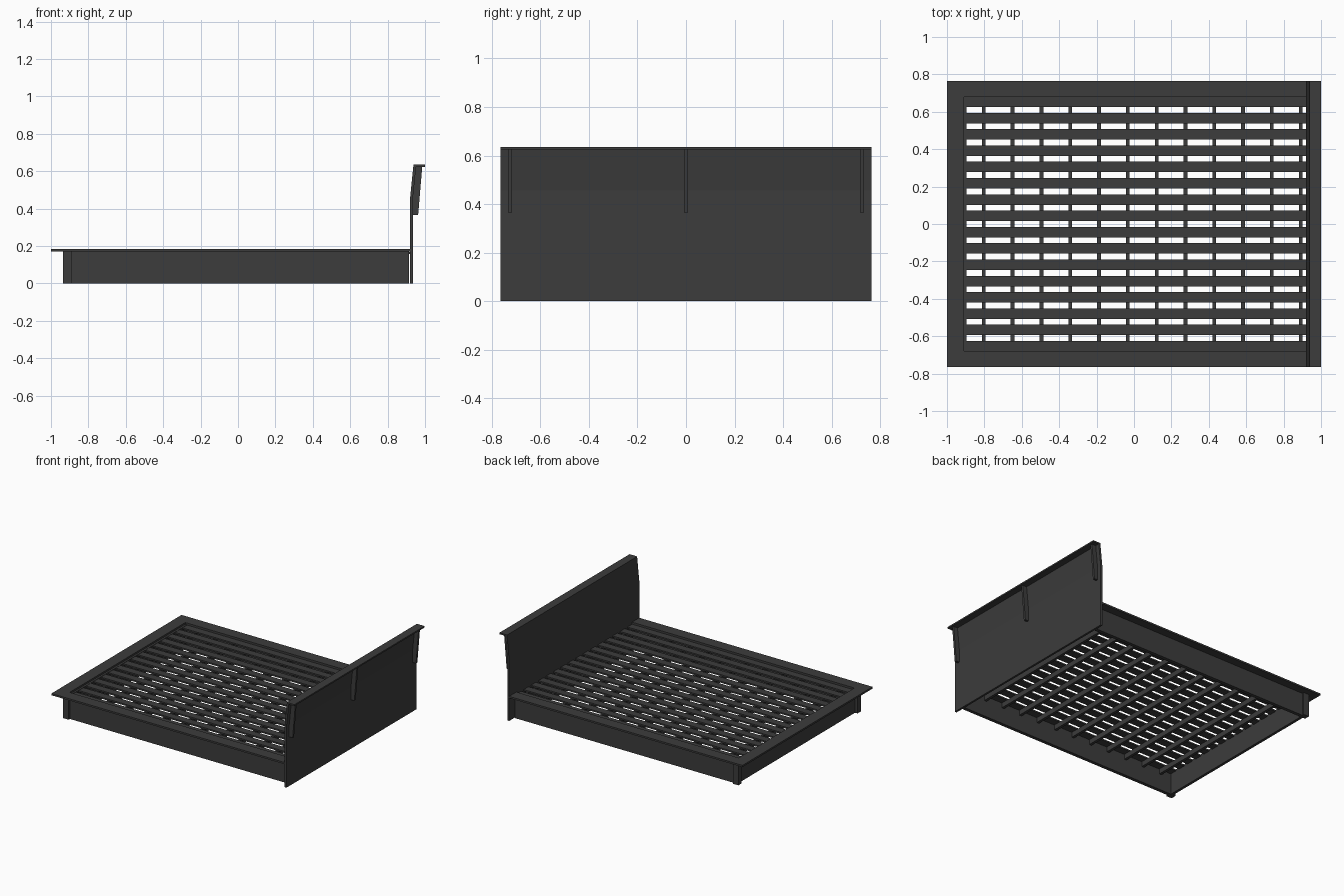
import bpy, bmesh

cube = bpy.data.objects.get("Cube")
if cube:
    bpy.data.objects.remove(cube, do_unlink=True)

# One stained-wood colour throughout
wood = bpy.data.materials.new("charcoal_wood")
wood.use_nodes = True
COLOUR = (0.045, 0.045, 0.045, 1)
wood.diffuse_color = COLOUR
shader = wood.node_tree.nodes["Principled BSDF"]
shader.inputs["Base Color"].default_value = COLOUR
shader.inputs["Roughness"].default_value = 0.8


def prism(name, outline, y0, y1):
    """Extrude an x-z outline along y."""
    bm = bmesh.new()
    face = bm.faces.new([bm.verts.new((x, y0, z)) for x, z in outline])
    grown = bmesh.ops.extrude_face_region(bm, geom=[face])["geom"]
    verts = [v for v in grown if isinstance(v, bmesh.types.BMVert)]
    bmesh.ops.translate(bm, verts=verts, vec=(0, y1 - y0, 0))
    bmesh.ops.recalc_face_normals(bm, faces=bm.faces)
    mesh = bpy.data.meshes.new(name)
    bm.to_mesh(mesh)
    bm.free()
    mesh.materials.append(wood)
    obj = bpy.data.objects.new(name, mesh)
    bpy.context.collection.objects.link(obj)
    return obj


def box(name, x0, x1, y0, y1, z0, z1):
    return prism(name, [(x0, z0), (x1, z0), (x1, z1), (x0, z1)], y0, y1)


HALF = 0.765    # half of the overall width
INNER = 0.68    # half of the slatted opening
TOP, UNDER = 0.183, 0.17
HEAD = 0.92     # front of the headboard

# Flat border around the mattress area
box("foot_border", -1, -0.91, -HALF, HALF, UNDER, TOP)
for side, word in ((1, "left"), (-1, "right")):
    def sided(name, x0, x1, inner, outer, z0, z1):
        y0, y1 = sorted((side * inner, side * outer))
        box(word + name, x0, x1, y0, y1, z0, z1)
    sided("_border", -0.91, HEAD, INNER, HALF, UNDER, TOP)
    sided("_rail", -0.89, 0.915, INNER, 0.705, 0, UNDER)
    sided("_foot_post", -0.935, -0.89, INNER, 0.72, 0, UNDER)

# Recessed foot rail
box("foot_rail", -0.915, -0.895, -INNER, INNER, 0, UNDER)

# Lengthwise slats
for i in range(16):
    y = (i - 7.5) * 0.0871
    box(f"slat_{i + 1}", -0.91, HEAD, y - 0.028, y + 0.028, 0.157, 0.168)

# Cross beams under the slats
for i in range(12):
    x = -0.803 + i * 0.154
    box(f"cross_beam_{i + 1}", x - 0.01, x + 0.01, -INNER, INNER, 0.12, 0.157)

# Headboard: upright panel, leaning panel and cap
box("headboard_lower_panel", HEAD, 0.935, -HALF, HALF, 0, 0.455)
prism("headboard_upper_panel",
      [(HEAD, 0.455), (0.935, 0.455), (0.952, 0.624), (0.937, 0.624)], -HALF, HALF)
box("headboard_cap", 0.937, 1, -HALF, HALF, 0.624, 0.635)

# Tapered braces behind the headboard
for y, word in ((-0.725, "right"), (0, "middle"), (0.725, "left")):
    prism(word + "_brace", [(0.935, 0.365), (0.963, 0.365), (0.985, 0.624),
                            (0.952, 0.624), (0.935, 0.455)], y - 0.008, y + 0.008)
